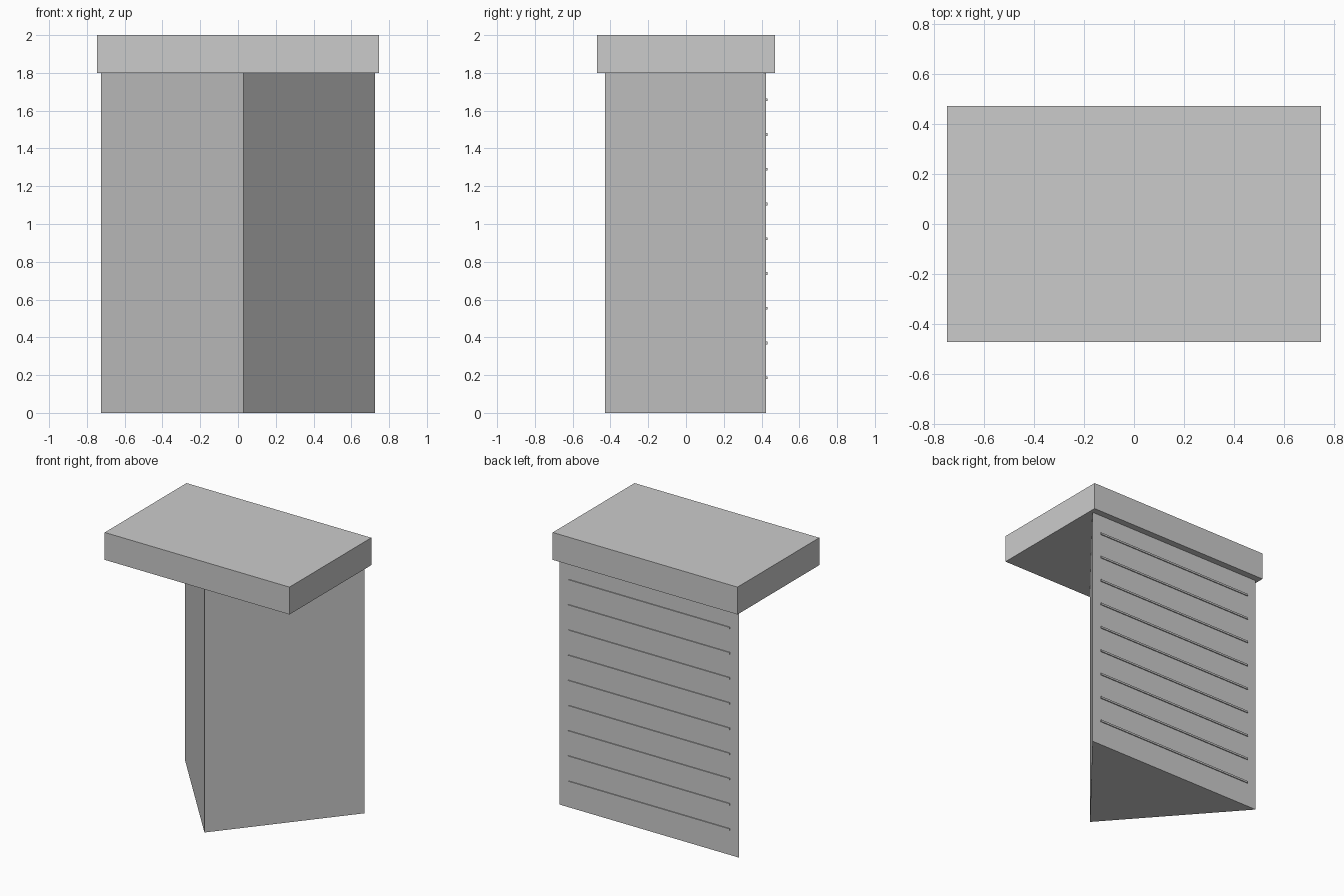
import bpy, bmesh

if "Cube" in bpy.data.objects:
    bpy.data.objects.remove(bpy.data.objects["Cube"])

def box(name, center, size):
    bpy.ops.mesh.primitive_cube_add(size=1, location=center)
    ob = bpy.context.object
    ob.name = name
    ob.scale = size
    bpy.ops.object.transform_apply(location=False, rotation=False, scale=True)
    return ob

# Triangular pedestal body, extruded upward
bm = bmesh.new()
profile = [(-0.725, 0.424), (0.03, -0.43), (0.725, 0.424)]
base = bm.faces.new([bm.verts.new((x, y, 0)) for x, y in profile])
top = bmesh.ops.extrude_face_region(bm, geom=[base])["geom"]
bmesh.ops.translate(bm, vec=(0, 0, 1.8),
                    verts=[g for g in top if isinstance(g, bmesh.types.BMVert)])
bmesh.ops.recalc_face_normals(bm, faces=bm.faces)
mesh = bpy.data.meshes.new("pedestal_body")
bm.to_mesh(mesh)
bm.free()
bpy.context.collection.objects.link(bpy.data.objects.new("pedestal_body", mesh))

# Rectangular top slab
box("top_slab", (0, 0, 1.9), (1.493, 0.944, 0.2))

# Thin horizontal ribs on the back
for i in range(9):
    box(f"back_rib_{i + 1}", (0, 0.424, 0.186 + i * 0.184), (1.305, 0.014, 0.014))
